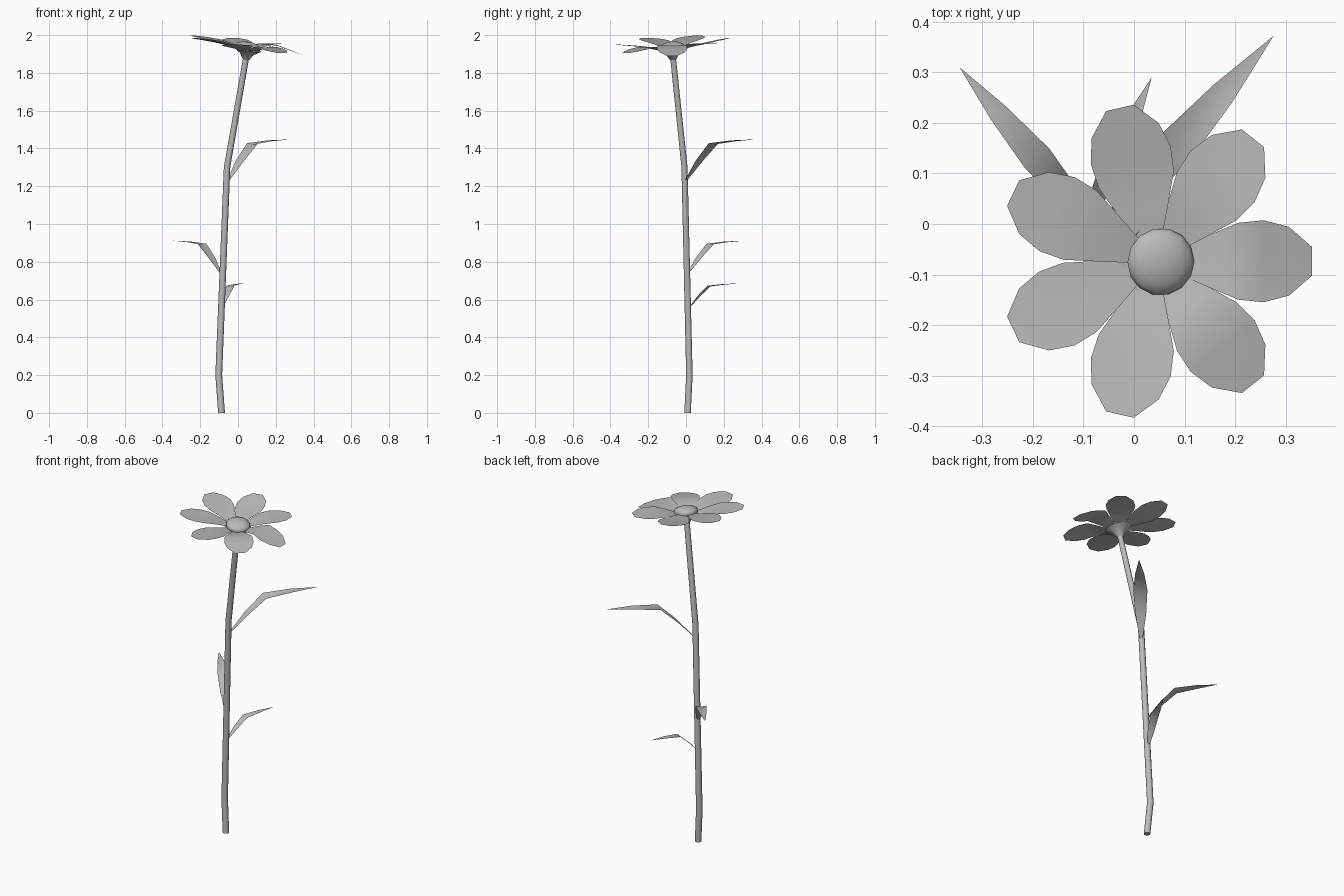
import bpy, bmesh, math
from mathutils import Vector

cube = bpy.data.objects.get("Cube")
if cube:
    bpy.data.objects.remove(cube)

grey = bpy.data.materials.new("soft grey")
grey.use_nodes = True
grey.diffuse_color = (0.5, 0.5, 0.5, 1)
grey.node_tree.nodes["Principled BSDF"].inputs["Base Color"].default_value = (0.5, 0.5, 0.5, 1)


def make_object(name, bm, angle=50):
    mesh = bpy.data.meshes.new(name)
    bm.to_mesh(mesh)
    bm.free()
    mesh.materials.append(grey)
    obj = bpy.data.objects.new(name, mesh)
    bpy.context.collection.objects.link(obj)
    bpy.ops.object.select_all(action="DESELECT")
    bpy.context.view_layer.objects.active = obj
    obj.select_set(True)
    bpy.ops.object.shade_smooth_by_angle(angle=math.radians(angle))
    return obj


def tube(name, rings, axis, sides, cap_start=False, cap_end=False, angle=50):
    """Skin rings of (centre, radius) that all face along the axis."""
    bm = bmesh.new()
    turn = Vector((0, 0, 1)).rotation_difference(axis)
    loops = []
    for centre, radius in rings:
        loops.append([bm.verts.new(centre + turn @ Vector((
            radius * math.cos(math.tau * i / sides),
            radius * math.sin(math.tau * i / sides), 0))) for i in range(sides)])
    for low, high in zip(loops, loops[1:]):
        for i in range(sides):
            j = (i + 1) % sides
            bm.faces.new((low[i], low[j], high[j], high[i]))
    if cap_start:
        bm.faces.new(loops[0][::-1])
    if cap_end:
        bm.faces.new(loops[-1])
    return make_object(name, bm, angle)


def blade(name, base, heading, stations):
    """Thin sheet from stations of (reach, half width, height, edge lift)."""
    bm = bmesh.new()
    out = Vector((math.cos(heading), math.sin(heading), 0))
    side = Vector((-out.y, out.x, 0))
    rows = []
    for reach, half, height, lift in stations:
        mid = base + out * reach
        rows.append([bm.verts.new(mid + side * half * s + Vector((0, 0, height + lift * abs(s))))
                     for s in (-1, 0, 1)])
    for a, b in zip(rows, rows[1:]):
        for i in range(2):
            bm.faces.new((a[i], b[i], b[i + 1], a[i + 1]))
    bmesh.ops.remove_doubles(bm, verts=bm.verts, dist=0.0005)
    return make_object(name, bm, 60)


# Stem, bent near the foot and above the middle
UP = Vector((0, 0, 1))
path = [((-0.087, 0.008, 0), 0.018), ((-0.102, 0.018, 0.2), 0.018),
        ((-0.058, -0.008, 1.3), 0.017), ((0.042, -0.068, 1.875), 0.016)]
tube("stem", [(Vector(p), r) for p, r in path], UP, 10, cap_start=True)

# Flower head axis follows the top of the stem
axis = (Vector(path[3][0]) - Vector(path[2][0])).normalized()
neck = Vector(path[3][0])
tube("calyx", [(neck + axis * h, r) for h, r in
               ((-0.005, 0.017), (0.025, 0.036), (0.05, 0.075))], axis, 12)
heart = neck + axis * 0.055
tube("flower_centre", [(heart + axis * h, r) for h, r in
                       ((-0.005, 0.064), (0.01, 0.067), (0.02, 0.06),
                        (0.029, 0.042), (0.034, 0.02), (0.035, 0.004))],
     axis, 14, cap_end=True, angle=80)

# Seven petals: heights at the middle and at the tip
petals = [(1.945, 1.89), (1.95, 1.955), (1.95, 1.985), (1.97, 1.997),
          (1.962, 1.985), (1.937, 1.95), (1.935, 1.905)]
for i, (mid_z, tip_z) in enumerate(petals):
    heading = math.tau * i / len(petals)
    slope = -(axis.x * math.cos(heading) + axis.y * math.sin(heading)) / axis.z
    root_z = heart.z + 0.055 * slope - 0.004
    blade(f"petal_{i + 1}", Vector((heart.x - 0.01, heart.y, 0)), heading, [
        (0.045, 0.025, root_z, 0),
        (0.11, 0.053, root_z + (mid_z - root_z) * 0.6, 0.002),
        (0.165, 0.076, mid_z, 0.003),
        (0.215, 0.081, mid_z + (tip_z - mid_z) * 0.35, 0.003),
        (0.265, 0.068, mid_z + (tip_z - mid_z) * 0.68, 0.002),
        (0.311, 0.028, tip_z, 0)])

# Three arching leaves: base, tip position in plan
leaves = [((-0.055, -0.004, 1.225), (0.276, 0.372)),
          ((-0.088, 0.008, 0.735), (-0.345, 0.31)),
          ((-0.09, 0.012, 0.55), (0.035, 0.29))]
for i, (base, tip) in enumerate(leaves):
    base = Vector(base)
    dx, dy = tip[0] - base.x, tip[1] - base.y
    size = math.hypot(dx, dy)
    shape = [(0, 0.015, 0, 0), (0.2, 0.06, 0.21, 0.012), (0.4, 0.078, 0.39, 0.015),
             (0.7, 0.05, 0.425, 0.01), (1, 0, 0.445, 0)]
    blade(f"leaf_{i + 1}", base, math.atan2(dy, dx),
          [tuple(v * size for v in row) for row in shape])
